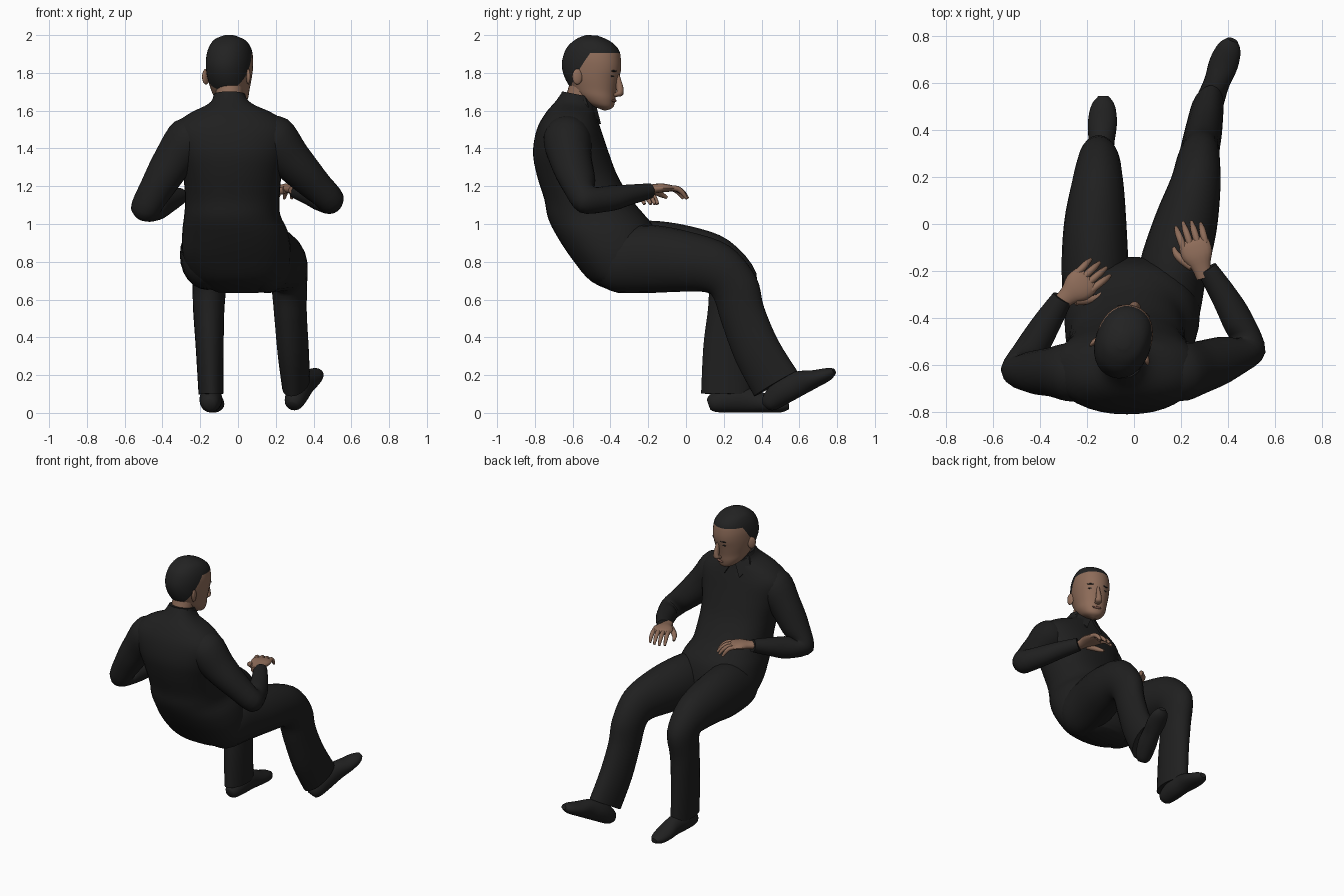
import bpy, bmesh, math
from mathutils import Vector as V, Matrix as M


def mat(name, r, g, b):
    m = bpy.data.materials.new(name)
    m.diffuse_color = (r, g, b, 1)
    return m


SUIT = mat("black cloth", .014, .014, .014)
HAIR = mat("black hair", .016, .016, .016)
SHOE = mat("black leather", .015, .015, .015)
SKIN = mat("brown skin", .27, .15, .10)
LIP = mat("dark lip", .2, .095, .07)


def finish(name, bm, mats, angle=50):
    bmesh.ops.recalc_face_normals(bm, faces=bm.faces)
    me = bpy.data.meshes.new(name)
    bm.to_mesh(me)
    bm.free()
    ob = bpy.data.objects.new(name, me)
    bpy.context.collection.objects.link(ob)
    for m in mats:
        me.materials.append(m)
    bpy.ops.object.select_all(action='DESELECT')
    ob.select_set(True)
    bpy.context.view_layer.objects.active = ob
    bpy.ops.object.shade_smooth_by_angle(angle=math.radians(angle))
    return ob


def spline(a, b, c, d, t):
    return .5 * (2 * b + (c - a) * t + (2 * a - 5 * b + 4 * c - d) * t * t
                 + (3 * b - a - 3 * c + d) * t ** 3)


def loft(bm, rings, sides=24, steps=4, p=1.0, xf=M()):
    """Skin smooth elliptical rings (centre, u axis, v axis), close both ends."""
    n, full = len(rings), []
    for i in range(n - 1):
        q = [rings[max(0, min(n - 1, i + k))] for k in (-1, 0, 1, 2)]
        for s in range(steps):
            full.append([spline(*(r[j] for r in q), s / steps) for j in range(3)])
    full.append(rings[-1])
    f = lambda x: math.copysign(abs(x) ** p, x)
    loops = []
    for c, u, v in full:
        loops.append([bm.verts.new(xf @ (c + u * f(math.cos(a)) + v * f(math.sin(a))))
                      for a in (2 * math.pi * k / sides for k in range(sides))])
    for A, B in zip(loops, loops[1:]):
        for k in range(sides):
            j = (k + 1) % sides
            bm.faces.new((A[k], A[j], B[j], B[k]))
    bm.faces.new(loops[0])
    bm.faces.new(loops[-1])


def path(pts, side):
    """Rings across a path of (x, y, z, side radius, other radius)."""
    side, out = V(side), []
    for i, q in enumerate(pts):
        t = (V(pts[min(i + 1, len(pts) - 1)][:3]) - V(pts[max(i - 1, 0)][:3])).normalized()
        u = (side - t * t.dot(side)).normalized()
        out.append((V(q[:3]), u * q[3], t.cross(u) * q[-1]))
    return out


def section(rows):
    """Rings from (back y, back z, front y, front z, half width, centre x)."""
    return [(V((x, (a + c) / 2, (b + d) / 2)), V((w, 0, 0)), V((0, (c - a) / 2, (d - b) / 2)))
            for a, b, c, d, w, x in rows]


def tube(name, pts, side, m, sides=24, xf=M()):
    bm = bmesh.new()
    loft(bm, path(pts, side), sides, xf=xf)
    return finish(name, bm, [m])


# jacket body and seat
bm = bmesh.new()
loft(bm, section([
    (-.36, .635, -.2, .645, .13, .02), (-.50, .695, -.16, .70, .235, .01),
    (-.60, .81, -.14, .84, .285, -.005),
    (-.68, .93, -.17, .98, .28, -.015), (-.73, 1.03, -.23, 1.06, .255, -.03),
    (-.75, 1.13, -.28, 1.12, .25, -.03), (-.79, 1.26, -.36, 1.25, .26, -.03),
    (-.81, 1.38, -.41, 1.38, .29, -.03), (-.79, 1.50, -.45, 1.50, .31, -.035),
    (-.745, 1.585, -.475, 1.57, .235, -.035), (-.69, 1.65, -.485, 1.61, .12, -.04),
    (-.655, 1.70, -.485, 1.635, .085, -.045)]), 36, p=.88)
finish("jacket_body", bm, [SUIT])

# trouser legs
tube("left_trouser_leg", [
    (-.13, -.46, .83, .09, .12), (-.15, -.38, .825, .14, .165), (-.165, -.2, .835, .143, .183),
    (-.165, 0, .83, .133, .16), (-.155, .16, .79, .112, .14), (-.15, .245, .70, .093, .133),
    (-.155, .235, .55, .083, .118), (-.15, .22, .35, .074, .128), (-.143, .215, .1, .066, .135)],
    (1, 0, 0), SUIT)
tube("right_trouser_leg", [
    (.12, -.46, .81, .09, .12), (.14, -.38, .805, .135, .165), (.165, -.2, .815, .145, .18),
    (.22, 0, .80, .135, .16), (.262, .17, .76, .108, .138), (.272, .26, .66, .092, .128),
    (.278, .30, .52, .084, .122), (.292, .375, .33, .08, .128), (.308, .475, .155, .07, .135)],
    (1, -.25, 0), SUIT)

# shoes: same last, one flat and one tipped back on its heel
LAST = [(0, .0, .045, .03, .03), (0, .03, .055, .05, .052), (0, .12, .072, .06, .07),
        (0, .22, .067, .055, .066), (0, .31, .048, .062, .047), (0, .385, .036, .05, .034),
        (0, .425, .034, .022, .016)]
tube("left_shoe", LAST, (1, 0, 0), SHOE,
     xf=M.Translation((-.15, .12, 0)) @ M.Rotation(-.05, 4, 'Z'))
tube("right_shoe", LAST, (1, 0, 0), SHOE, xf=M.Translation((.295, .445, -.005))
     @ M.Rotation(-.35, 4, 'Z') @ M.Rotation(.48, 4, 'X'))

# sleeves
tube("left_sleeve", [
    (-.14, -.63, 1.52, .07, .07), (-.25, -.63, 1.45, .125, .125), (-.345, -.63, 1.33, .108, .105),
    (-.43, -.63, 1.19, .09, .09), (-.485, -.615, 1.085, .08, .083), (-.435, -.53, 1.09, .07, .072),
    (-.37, -.42, 1.12, .06, .06), (-.305, -.315, 1.15, .045, .042)], (.8, -.45, -.4), SUIT)
tube("right_sleeve", [
    (.07, -.63, 1.52, .07, .07), (.18, -.63, 1.46, .125, .125), (.28, -.61, 1.34, .11, .112),
    (.395, -.57, 1.22, .088, .095), (.485, -.525, 1.13, .075, .08), (.44, -.41, 1.135, .066, .068),
    (.38, -.30, 1.155, .057, .054), (.31, -.19, 1.175, .045, .04)], (.8, .45, .4), SUIT)


# hands: palm, four curled fingers and a thumb
def hand(name, loc, yaw, thumb):
    xf = M.Translation(loc) @ M.Rotation(yaw, 4, 'Z') @ M.Diagonal((thumb, 1, 1, 1))
    bm = bmesh.new()
    loft(bm, path([(0, -.05, -.005, .034, .024), (0, 0, 0, .042, .025), (0, .05, .006, .065, .024),
                   (0, .1, .004, .065, .018), (0, .118, 0, .055, .01)], (1, 0, 0)), 16, 3, xf=xf)
    for k, ln in enumerate((.8, .98, 1.05, .95)):
        x = -.048 + .032 * k
        loft(bm, path([(x, .09, .004, .015), (x * 1.03, .09 + .045 * ln, .002, .015),
                       (x * 1.08, .09 + .08 * ln, -.02, .013),
                       (x * 1.1, .09 + .105 * ln, -.05, .008)], (1, 0, 0)), 8, 2, xf=xf)
    loft(bm, path([(.035, .01, -.005, .022), (.065, .045, -.015, .019), (.085, .08, -.03, .015),
                   (.088, .11, -.045, .008)], (1, 0, 0)), 8, 2, xf=xf)
    finish(name, bm, [SKIN])


hand("left_hand", (-.28, -.305, 1.155), -.85, 1)
hand("right_hand", (.285, -.18, 1.185), .3, -1)

# neck
tube("neck", [(-.045, -.59, 1.6, .072), (-.045, -.56, 1.68, .072), (-.045, -.53, 1.77, .078)],
     (1, 0, 0), SKIN)

# head, turned slightly; hair is split off along two cut planes
X = -.045
TURN = M.Translation((X, -.5, 0)) @ M.Rotation(-.32, 4, 'Z')
LOC = TURN @ M.Translation((0, .5, 0))
bm = bmesh.new()
loft(bm, [(c, u, v) for c, u, v in section([
    (-.50, 1.63, -.425, 1.60, .02, 0), (-.54, 1.65, -.385, 1.615, .062, 0),
    (-.585, 1.69, -.372, 1.655, .088, 0), (-.625, 1.74, -.367, 1.70, .1, 0),
    (-.65, 1.79, -.355, 1.76, .112, 0), (-.66, 1.84, -.342, 1.815, .118, 0),
    (-.652, 1.89, -.342, 1.87, .118, 0), (-.628, 1.94, -.355, 1.925, .107, 0),
    (-.58, 1.98, -.405, 1.97, .08, 0), (-.53, 2.0, -.47, 1.998, .025, 0)])], 32, 4, .93)
P1, N1 = V((0, -.35, 1.905)), V((0, 0, 1))
P2, N2 = V((0, -.47, 1.905)), V((0, -.80, .55))
for p, n in ((P1, N1), (P2, N2)):
    bmesh.ops.bisect_plane(bm, geom=bm.verts[:] + bm.edges[:] + bm.faces[:], plane_co=p, plane_no=n)
for f in bm.faces:
    c = f.calc_center_median()
    f.material_index = int((c - P1).dot(N1) > 0 or ((c - P2).dot(N2) > 0 and c.z > 1.70))
bm.transform(LOC)
finish("head", bm, [SKIN, HAIR])

# nose
tube("nose", [(0, -.36, 1.80, .01, .012), (0, -.35, 1.76, .013, .015),
              (0, -.342, 1.715, .018, .02), (0, -.342, 1.692, .024, .018),
              (0, -.37, 1.682, .018, .01)], (1, 0, 0), SKIN, 12, LOC)


# ears, eyes, brows and mouth as flattened balls
def ball(name, at, size, m, tilt=0):
    bm = bmesh.new()
    bmesh.ops.create_uvsphere(bm, u_segments=12, v_segments=8, radius=1, matrix=LOC
                              @ M.Translation(at) @ M.Rotation(tilt, 4, 'Z') @ M.Diagonal((*size, 1)))
    finish(name, bm, [m], 80)


for s, side in ((-1, "left"), (1, "right")):
    ball(side + "_ear", (s * .118, -.54, 1.78), (.011, .028, .042), SKIN, s * .45)
    ball(side + "_eye", (s * .045, -.365, 1.783), (.02, .006, .006), HAIR, -s * .3)
    ball(side + "_brow", (s * .046, -.357, 1.81), (.028, .006, .005), HAIR, -s * .3)
ball("mouth", (0, -.373, 1.653), (.032, .009, .008), LIP)

# collar band and two pointed flaps
tube("collar_band", [(X, -.588, 1.61, .105, .10), (X, -.577, 1.65, .092, .094),
                     (X, -.57, 1.685, .084, .088)], (1, 0, 0), SUIT)
for s, side in ((-1, "left"), (1, "right")):
    bm = bmesh.new()
    flap = [(.008, -.475, 1.625), (.075, -.535, 1.675), (.105, -.51, 1.60), (.06, -.45, 1.53)]
    face = bm.faces.new([bm.verts.new((X + s * x, y, z)) for x, y, z in flap])
    ext = bmesh.ops.extrude_face_region(bm, geom=[face])
    for v in ext["geom"]:
        if isinstance(v, bmesh.types.BMVert):
            v.co.y -= .03
    finish(side + "_collar_flap", bm, [SUIT], 30)
